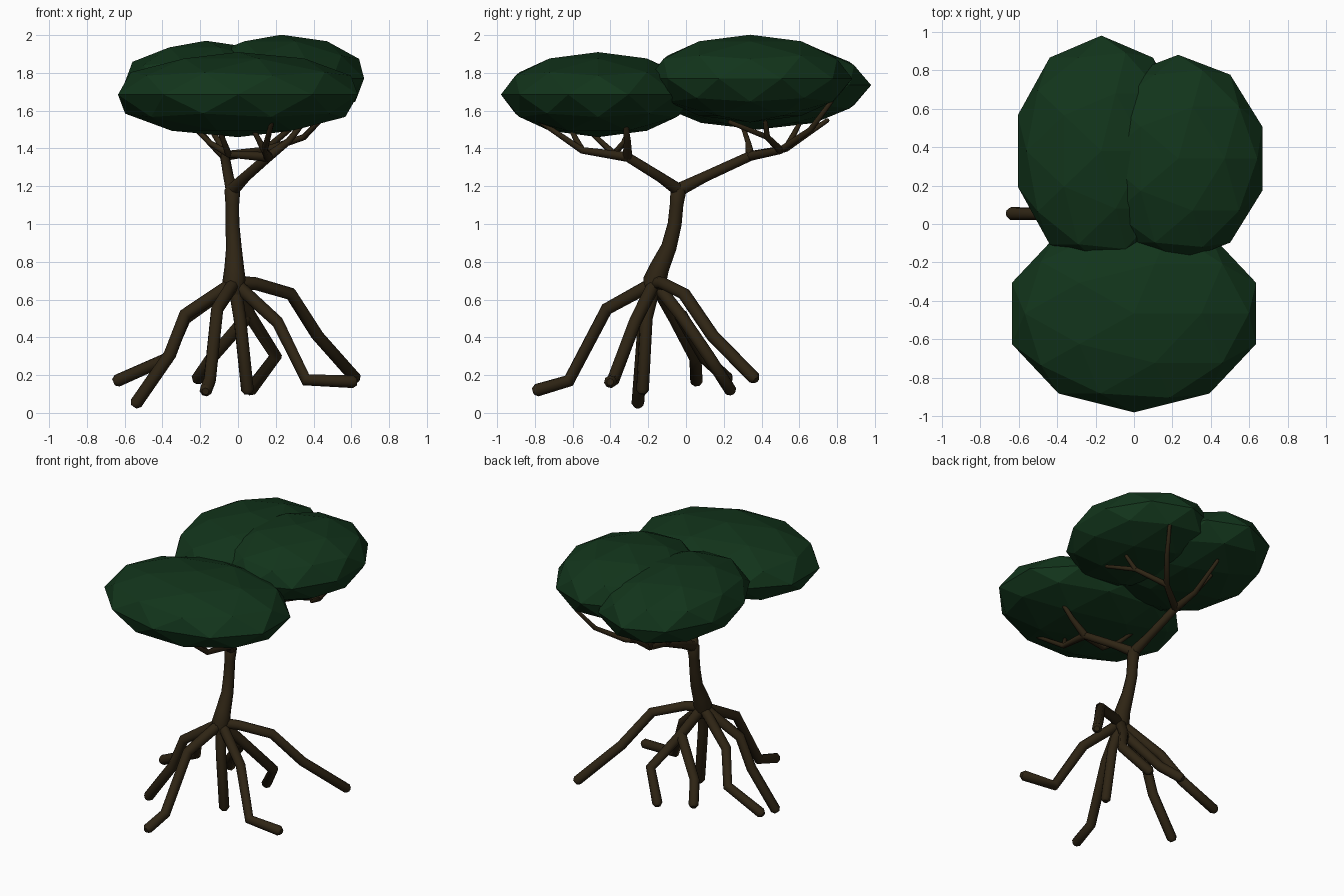
import bpy

if "Cube" in bpy.data.objects:
    bpy.data.objects.remove(bpy.data.objects["Cube"])


def material(name, rgb):
    m = bpy.data.materials.new(name)
    m.diffuse_color = (*rgb, 1)
    m.use_nodes = True
    m.node_tree.nodes["Principled BSDF"].inputs["Base Color"].default_value = m.diffuse_color
    return m


leaf = material("leaf", (0.006, 0.035, 0.011))
bark = material("bark", (0.028, 0.018, 0.007))


def tubes(name, paths):
    """Round tubes along paths of (x, y, z, radius), tips rounded off."""
    cu = bpy.data.curves.new(name, 'CURVE')
    cu.dimensions = '3D'
    cu.bevel_depth = 1.0
    cu.bevel_resolution = 2
    cu.use_fill_caps = True
    for path in paths:
        a, b = path[-2], path[-1]
        r = b[3]
        length = sum((b[i] - a[i]) ** 2 for i in range(3)) ** 0.5
        tip = [b[i] + (b[i] - a[i]) / length * r * 0.6 for i in range(3)]
        pts = list(path) + [(*tip, r * 0.55)]
        sp = cu.splines.new('POLY')
        sp.points.add(len(pts) - 1)
        for p, (x, y, z, rad) in zip(sp.points, pts):
            p.co = (x, y, z, 1)
            p.radius = rad
    ob = bpy.data.objects.new(name, cu)
    bpy.context.collection.objects.link(ob)
    bpy.ops.object.select_all(action='DESELECT')
    ob.select_set(True)
    bpy.context.view_layer.objects.active = ob
    bpy.ops.object.convert(target='MESH')
    ob = bpy.context.object
    ob.data.materials.clear()
    ob.data.materials.append(bark)
    bpy.ops.object.shade_smooth_by_angle(angle=0.9)
    return ob


# Canopy: three flattened low-poly blobs
for name, loc, size in (
        ("canopy_front", (0, -0.465, 1.685), (0.668, 0.515, 0.225)),
        ("canopy_back_right", (0.23, 0.34, 1.77), (0.46, 0.54, 0.232)),
        ("canopy_back_left", (-0.17, 0.38, 1.735), (0.457, 0.60, 0.235))):
    bpy.ops.mesh.primitive_ico_sphere_add(subdivisions=2, radius=1, location=loc)
    ob = bpy.context.object
    ob.name = name
    ob.scale = size
    ob.data.materials.append(leaf)

# Trunk, flared at the root hub and the fork
tubes("trunk", [[(-.02, -.18, .62, .045), (-.02, -.165, .70, .062), (-.02, -.14, .77, .052),
                 (-.022, -.09, .88, .041), (-.03, -.06, 1.0, .037),
                 (-.03, -.05, 1.1, .036), (-.03, -.04, 1.18, .042)]])

# Branches: two limbs from the fork, each splitting into twigs
fork = (-.03, -.04, 1.18, .036)
front = (.16, -.31, 1.355, .026)
back = (-.07, .34, 1.36, .026)
b_mid = (.14, -.55, 1.39, .018)
c_mid = (-.05, -.38, 1.37, .018)
d_mid = (-.08, .53, 1.40, .018)
e_mid = (.14, .50, 1.39, .020)
f_mid = (.35, .43, 1.46, .016)
T = .012
tubes("branches", [
    [fork, (.04, -.14, 1.25, .028), front],
    [fork, (-.05, .1, 1.25, .028), back],
    [front, (.27, -.31, 1.44, .018), (.34, -.32, 1.53, .014)],
    [front, b_mid, (.18, -.77, 1.54, T)],
    [b_mid, (.08, -.61, 1.5, T)],
    [front, c_mid, (-.15, -.33, 1.43, .015), (-.23, -.30, 1.51, T)],
    [c_mid, (-.1, -.52, 1.5, T)],
    [back, d_mid, (-.09, .75, 1.55, T)],
    [d_mid, (-.16, .60, 1.53, T)],
    [back, (-.15, .33, 1.43, .015), (-.22, .30, 1.52, T)],
    [back, e_mid, (.27, .66, 1.50, .016), (.34, .77, 1.65, T)],
    [e_mid, f_mid, (.43, .23, 1.54, T)],
    [f_mid, (.42, .42, 1.54, T)],
])

# Stilt roots: bent legs of even thickness
hub = (-.02, -.165, .69)
split = (.06, -.03, .52)
legs = [
    [hub, (-.11, -.42, .55), (-.15, -.62, .17), (-.17, -.79, .12)],
    [hub, (.21, -.27, .48), (.36, -.385, .175), (.61, -.40, .165)],
    [hub, (-.28, -.22, .52), (-.36, -.235, .31), (-.54, -.255, .05)],
    [hub, (-.28, -.06, .50), (-.37, .05, .29), (-.64, .055, .17)],
    [hub, (.01, -.21, .50), (.05, -.23, .12)],
    [hub, (.09, -.12, .685), (.28, -.01, .63), (.42, .14, .41), (.62, .36, .185)],
    [hub, split, (.2, .12, .30), (.065, .235, .12)],
    [split, (-.14, .1, .29), (-.215, .22, .18)],
]
tubes("roots", [[(*p, .036 if i == 0 else .034) for i, p in enumerate(leg)] for leg in legs])
